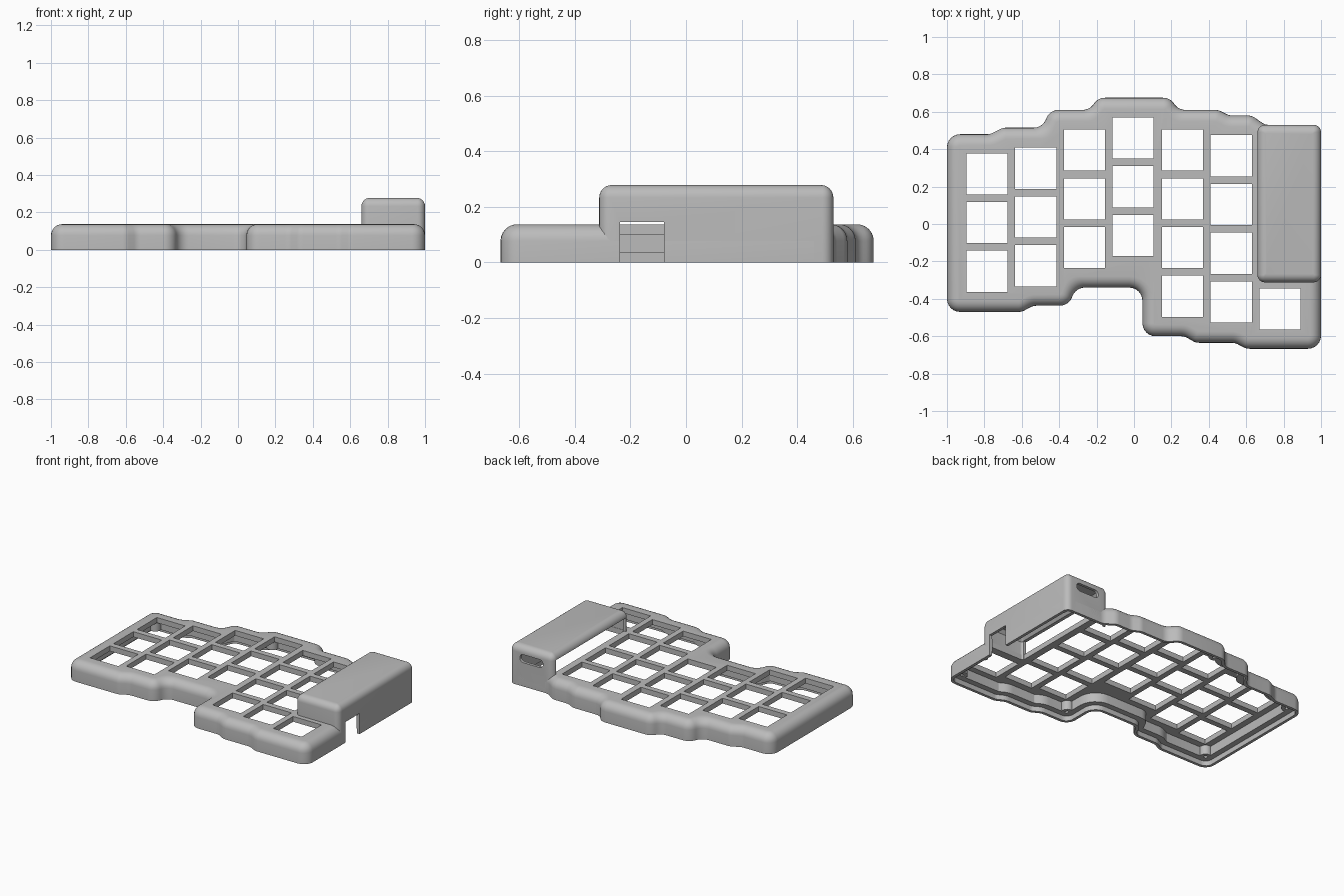
import bpy, bmesh, math
from mathutils import Vector

if "Cube" in bpy.data.objects:
    bpy.data.objects.remove(bpy.data.objects["Cube"], do_unlink=True)

grey = bpy.data.materials.new("matte grey")
grey.use_nodes = True
colour = (0.5, 0.5, 0.5, 1)
grey.diffuse_color = colour
grey.node_tree.nodes["Principled BSDF"].inputs["Base Color"].default_value = colour


def rounded_inset(points, inset, radius, steps=6):
    """Inset a counter-clockwise outline and round every corner with an arc."""
    pts = [Vector(p) for p in points]
    n = len(pts)
    dirs = [(pts[(i + 1) % n] - pts[i]).normalized() for i in range(n)]
    corners = []
    for i in range(n):
        a, b = dirs[i - 1], dirs[i]
        na, nb = Vector((-a.y, a.x)), Vector((-b.y, b.x))
        corners.append(pts[i] + (na + nb) * inset / (1 + na.dot(nb)))
    loop = []
    for i in range(n):
        p, a, b = corners[i], dirs[i - 1], dirs[i]
        turn = math.atan2(a.x * b.y - a.y * b.x, a.dot(b))
        side = 1 if turn > 0 else -1
        r = max(radius - side * inset, 0.004)
        room = 0.49 * min((p - corners[i - 1]).length, (corners[(i + 1) % n] - p).length)
        half = math.tan(abs(turn) / 2)
        r = min(r, room / half)
        centre = p - a * r * half + Vector((-a.y, a.x)) * r * side
        for k in range(steps + 1):
            ang = math.atan2(a.y, a.x) + turn * k / steps
            loop.append(centre + Vector((math.sin(ang), -math.cos(ang))) * r * side)
    return loop


def loft(name, points, radius, levels):
    """Closed solid through (inset, height) levels of an outline."""
    bm = bmesh.new()
    rings = []
    for inset, z in levels:
        rings.append([bm.verts.new((p.x, p.y, z)) for p in rounded_inset(points, inset, radius)])
    for low, high in zip(rings, rings[1:]):
        for i in range(len(low)):
            j = (i + 1) % len(low)
            bm.faces.new((low[i], low[j], high[j], high[i]))
    bm.faces.new(rings[0][::-1])
    bm.faces.new(rings[-1])
    return finish(name, bm)


def finish(name, bm):
    mesh = bpy.data.meshes.new(name)
    bm.to_mesh(mesh)
    bm.free()
    mesh.materials.append(grey)
    ob = bpy.data.objects.new(name, mesh)
    bpy.context.collection.objects.link(ob)
    return ob


def block(low, high):
    bm = bmesh.new()
    bmesh.ops.create_cube(bm, size=1)
    for v in bm.verts:
        v.co = [low[k] if v.co[k] < 0 else high[k] for k in range(3)]
    return finish("cutter", bm)


def cylinder(name, x, y, radius, low, high):
    bm = bmesh.new()
    bmesh.ops.create_cone(bm, cap_ends=True, segments=20, radius1=radius,
                          radius2=radius, depth=high - low)
    bmesh.ops.translate(bm, verts=bm.verts, vec=(x, y, (low + high) / 2))
    return finish(name, bm)


def activate(ob):
    bpy.ops.object.select_all(action='DESELECT')
    ob.select_set(True)
    bpy.context.view_layer.objects.active = ob


def cut(ob, cutter, keep=False):
    activate(ob)
    mod = ob.modifiers.new("cut", 'BOOLEAN')
    mod.operation, mod.solver, mod.object = 'DIFFERENCE', 'EXACT', cutter
    bpy.ops.object.modifier_apply(modifier=mod.name)
    if not keep:
        bpy.data.objects.remove(cutter, do_unlink=True)


def domed(top, r, steps=6):
    """Levels for a vertical wall that rolls over into a flat top."""
    angles = [math.pi / 2 * k / steps for k in range(steps + 1)]
    return [(0, 0)] + [(r * (1 - math.cos(a)), top - r + r * math.sin(a)) for a in angles]


# Stepped case outline, counter-clockwise from the front corner
outline = [(-1, -.47), (-.6, -.47), (-.54, -.437), (-.35, -.437), (-.31, -.34),
           (.045, -.34), (.045, -.6), (.27, -.6), (.33, -.635), (.54, -.635),
           (.6, -.667), (1, -.667), (1, .53), (.7, .53), (.63, .58), (.51, .58),
           (.45, .61), (.24, .61), (.19, .675), (-.19, .675), (-.24, .61),
           (-.45, .61), (-.49, .515), (-.7, .515), (-.77, .48), (-1, .48)]
case = loft("key_case", outline, .07, domed(.137, .06))

# Hollow underside with a ledge behind the thin rim
cut(case, loft("cutter", outline, .07, [(.02, -.02), (.02, .035), (.06, .035), (.06, .1)]))

# Key openings: column centre, rearmost row, number of rows
PITCH, HALF = .2605, .11
columns = [(-.785, .268, 3), (-.525, .298, 3), (-.265, .395, 3), (-.005, .46, 3),
           (.26, .395, 4), (.52, .365, 4), (.78, -.455, 1)]
for x, rear, rows in columns:
    for row in range(rows):
        y = rear - row * PITCH
        cut(case, block((x - HALF, y - HALF, .05), (x + HALF, y + HALF, .2)))

# Space below the raised cover
cut(case, block((.68, -.29, -.1), (.975, .51, .3)))

# Raised cover, open below and along its inner side
footprint = [(.66, -.312), (1, -.312), (1, .53), (.66, .53)]
cover = loft("raised_cover", footprint, .04, domed(.278, .045))
cut(cover, loft("cutter", footprint, .04, [(.02, -.02), (.02, .23), (.04, .255)]))
cut(cover, block((.6, -.28, -.1), (.69, .5, .235)))
cut(cover, block((.6, -.35, -.1), (.97, -.28, .1)))

# Cable port in the rear wall
port = loft("cutter", [(-.09, -.028), (.09, -.028), (.09, .028), (-.09, .028)], .028,
            [(0, -.1), (0, .1)])
port.rotation_euler.x = math.pi / 2
port.location = (.83, .53, .195)
bpy.context.view_layer.update()
cut(cover, port)

# Side opening through both shells
side = block((.9, -.237, -.1), (1.1, -.08, .145))
cut(case, side, keep=True)
cut(cover, side)

# Screw bosses under the case
bosses = []
for x, y in [(.93, -.6), (-.93, -.4), (.11, -.53), (-.93, .41), (-.16, .61)]:
    boss = cylinder("screw_boss", x, y, .04, .035, .11)
    cut(boss, cylinder("cutter", x, y, .015, 0, .09))
    bosses.append(boss)

for ob in [case, cover] + bosses:
    activate(ob)
    bpy.ops.object.shade_smooth_by_angle(angle=math.radians(35))
